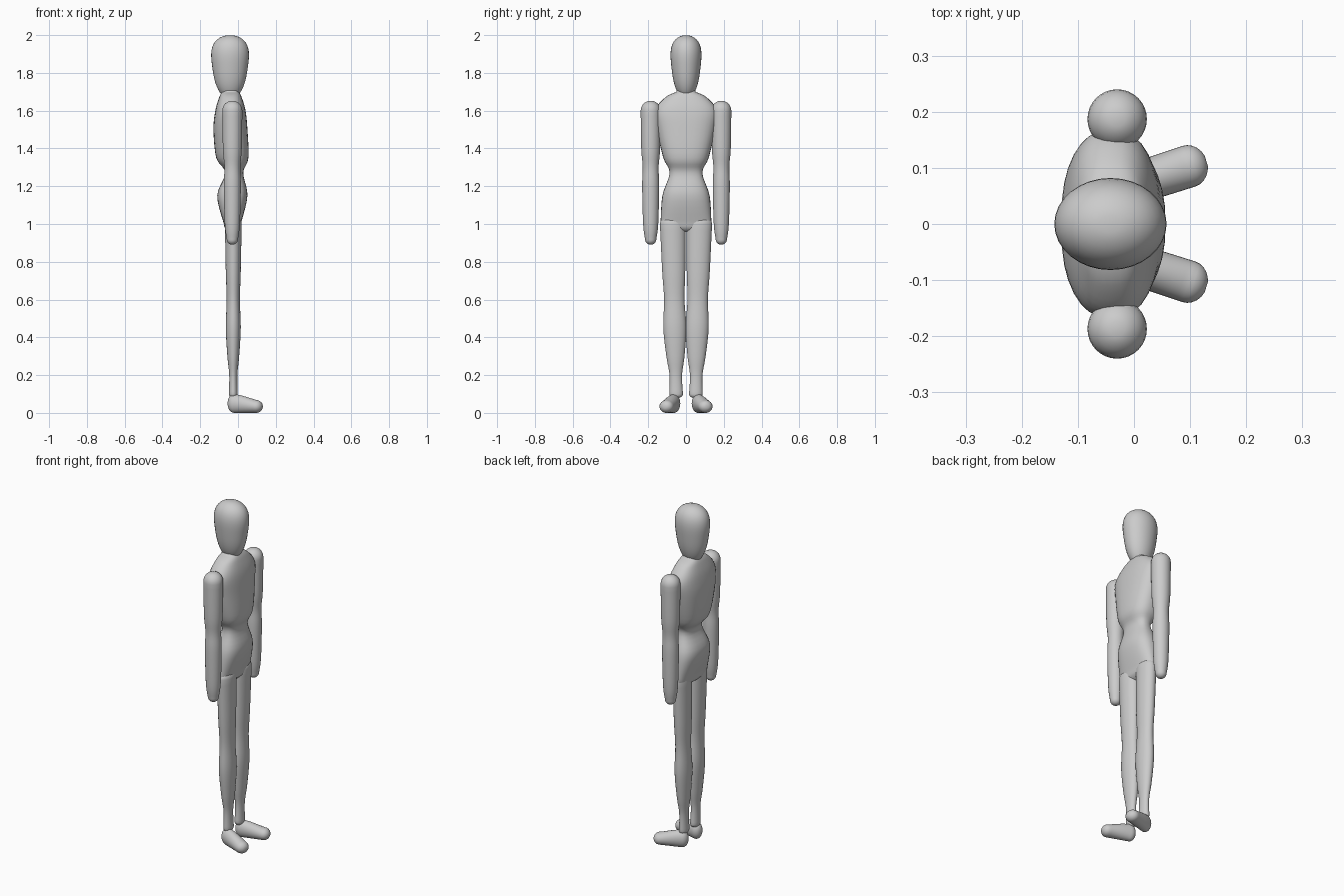
import bpy, bmesh
from math import cos, sin, pi, radians, copysign
from mathutils import Vector, Matrix

if "Cube" in bpy.data.objects:
    bpy.data.objects.remove(bpy.data.objects["Cube"], do_unlink=True)

SIDES = 32
STEPS = 5

grey = bpy.data.materials.new("mannequin grey")
grey.use_nodes = True
tone = (0.6, 0.6, 0.6, 1)
grey.diffuse_color = tone
grey.node_tree.nodes["Principled BSDF"].inputs["Base Color"].default_value = tone


def soften(stations):
    """Pass a smooth curve through the stations of a limb or trunk."""
    points = [Vector(station) for station in stations]
    padded = [points[0]] + points + [points[-1]]
    curve = []
    for before, start, end, after in zip(padded, padded[1:], padded[2:], padded[3:]):
        pull, push = (end - before) / 2, (after - start) / 2
        for step in range(STEPS):
            t = step / STEPS
            bend = (pull * (1 - t) - push * t) * t * (1 - t)
            ease = t * t * (3 - 2 * t)
            curve.append(start.lerp(end, ease) + bend)
    curve.append(points[-1])
    return curve


def dome(station, direction):
    """Round off an open end with shrinking rings."""
    height, rx, ry, cx, cy = station
    depth = min(rx, ry) * direction
    angles = [pi / 2 * step / (STEPS + 1) for step in range(1, STEPS + 1)]
    return [(height + depth * sin(a), rx * cos(a), ry * cos(a), cx, cy) for a in angles]


def rounded(stations):
    direction = copysign(1, stations[-1][0] - stations[0][0])
    start = dome(stations[0], -direction)
    return start[::-1] + soften(stations) + dome(stations[-1], direction)


def skin(name, sections, power=2, place=Matrix()):
    """Skin oval sections: height, x radius, y radius, x centre, y centre."""
    bm = bmesh.new()
    rings = []
    for height, rx, ry, cx, cy in sections:
        ring = []
        for side in range(SIDES):
            angle = 2 * pi * side / SIDES
            c, s = cos(angle), sin(angle)
            x = cx + rx * copysign(abs(c) ** (2 / power), c)
            y = cy + ry * copysign(abs(s) ** (2 / power), s)
            ring.append(bm.verts.new(place @ Vector((x, y, height))))
        rings.append(ring)
    for low, high in zip(rings, rings[1:]):
        for side in range(SIDES):
            bm.faces.new((low[side - 1], low[side], high[side], high[side - 1]))
    bm.faces.new(rings[0])
    bm.faces.new(rings[-1])
    bmesh.ops.recalc_face_normals(bm, faces=bm.faces)
    for face in bm.faces:
        face.smooth = True
    mesh = bpy.data.meshes.new(name)
    bm.to_mesh(mesh)
    bm.free()
    mesh.materials.append(grey)
    bpy.context.collection.objects.link(bpy.data.objects.new(name, mesh))


# Head: a blunt egg that tapers towards the chin
egg = []
for step in range(1, 24):
    t = sin(pi * (step / 24 - 0.5))
    girth = (1 - abs(t) ** 3) ** 0.5 * (1 + t / 4)
    egg.append((1.83 + 0.17 * t, 0.094 * girth, 0.077 * girth, -0.042, 0))
skin("head", egg)

# Torso: height, depth, breadth and lean of neck, shoulders, chest, waist, hips
trunk = [
    (1.7, 0.045, 0.05, -0.04), (1.67, 0.06, 0.11, -0.04), (1.6, 0.08, 0.165, -0.04),
    (1.5, 0.09, 0.155, -0.04), (1.35, 0.085, 0.12, -0.03), (1.27, 0.048, 0.087, -0.02),
    (1.15, 0.08, 0.125, -0.03), (1, 0.045, 0.135, -0.03)]
skin("torso", rounded([(*station, 0) for station in trunk]), 2.5)

# Limbs: height and girth; feet: distance from heel, half width, half height
arm = [(1.6, 0.053), (1.4, 0.05), (1.3, 0.042), (1.2, 0.045), (1, 0.04), (0.92, 0.03)]
leg = [(1, 0.068), (0.75, 0.061), (0.6, 0.054), (0.45, 0.061), (0.3, 0.048),
       (0.2, 0.033), (0.1, 0.036)]
foot = [(0.03, 0.034, 0.05), (0.08, 0.037, 0.045), (0.155, 0.038, 0.034)]

# Lay the foot down so that its length runs forwards and its height runs up
lie_down = Matrix(((0, 0, 1), (0, 1, 0), (1, 0, 0))).to_4x4()

for name, sign in (("left", 1), ("right", -1)):
    skin(name + "_arm", rounded([(z, r, r, -0.03, sign * 0.187) for z, r in arm]))
    skin(name + "_leg", rounded([
        (z, r * 0.65, r, -0.025, sign * (0.05 + z / 50)) for z, r in leg]))
    splay = Matrix.Rotation(sign * radians(18), 4, "Z")
    ankle = Matrix.Translation((-0.05, sign * 0.055, 0))
    skin(name + "_foot", rounded([(along, tall, wide, tall, 0) for along, wide, tall in foot]),
         place=ankle @ splay @ lie_down)
